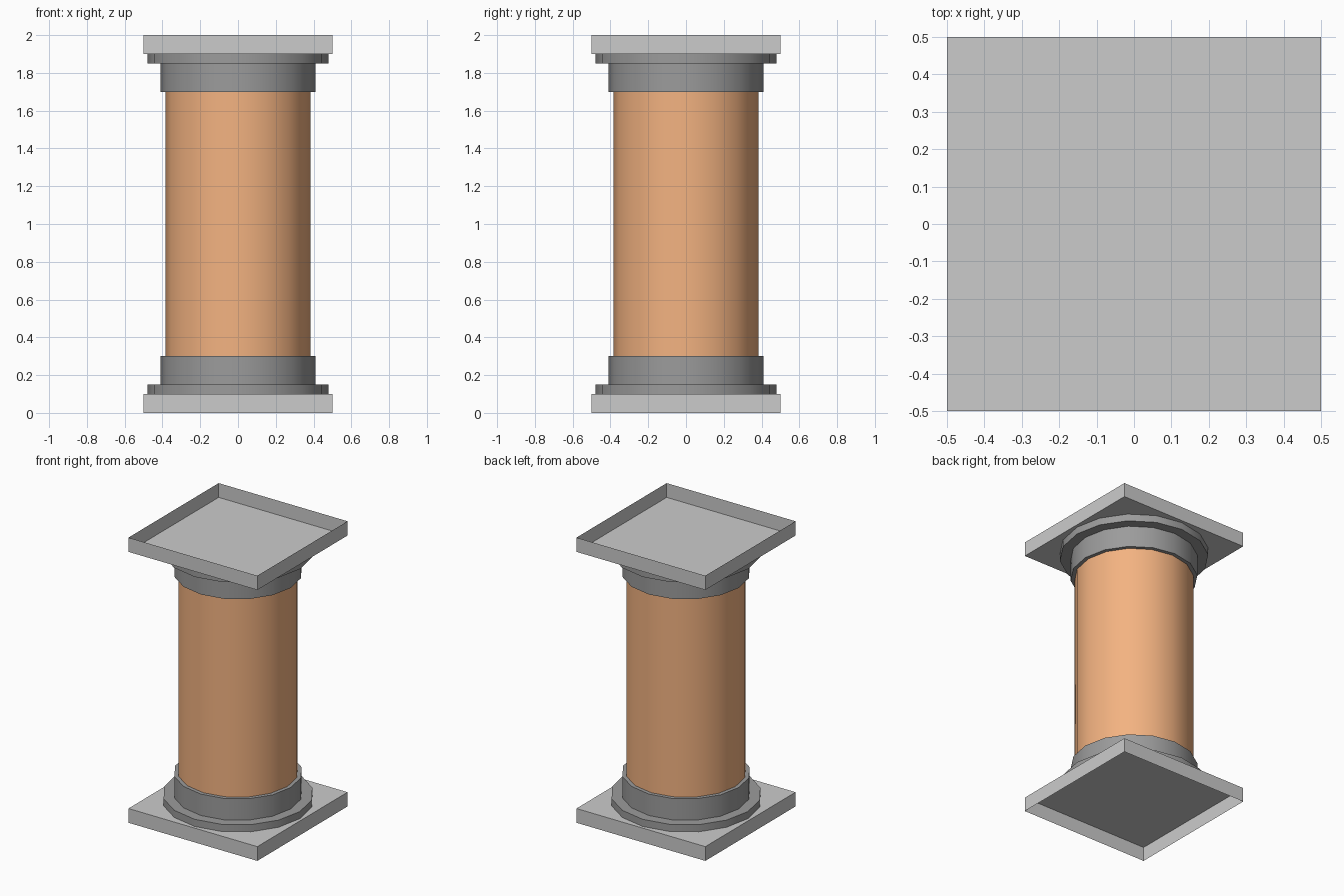
import bpy, bmesh, math

if "Cube" in bpy.data.objects:
    bpy.data.objects.remove(bpy.data.objects["Cube"])

SIDES = 16
HEIGHT = 2.0


def material(name, rgb):
    m = bpy.data.materials.new(name)
    m.diffuse_color = (*rgb, 1.0)
    m.use_nodes = True
    m.node_tree.nodes["Principled BSDF"].inputs["Base Color"].default_value = m.diffuse_color
    return m


def finish(name, bm, mat=None, smooth=False):
    mesh = bpy.data.meshes.new(name)
    bm.to_mesh(mesh)
    bm.free()
    ob = bpy.data.objects.new(name, mesh)
    bpy.context.collection.objects.link(ob)
    if mat:
        mesh.materials.append(mat)
    if smooth:
        bpy.ops.object.select_all(action='DESELECT')
        ob.select_set(True)
        bpy.context.view_layer.objects.active = ob
        bpy.ops.object.shade_smooth_by_angle(angle=math.radians(35))
    return ob


def flip_to_top(bm):
    # reflect a lower part to the upper end of the column
    for v in bm.verts:
        v.co.z = HEIGHT - v.co.z
    bmesh.ops.reverse_faces(bm, faces=bm.faces[:])


def lathe(profile):
    # profile of (radius, z), listed bottom to top, gives outward faces
    bm = bmesh.new()
    rings = []
    for r, z in profile:
        angles = [2 * math.pi * i / SIDES for i in range(SIDES)]
        rings.append([bm.verts.new((r * math.cos(a), r * math.sin(a), z)) for a in angles])
    for low, high in zip(rings, rings[1:]):
        for i in range(SIDES):
            j = (i + 1) % SIDES
            bm.faces.new((low[i], low[j], high[j], high[i]))
    return bm


def plate():
    # square slab, open on its outer (ground) side
    bm = bmesh.new()
    bmesh.ops.create_cube(bm, size=1.0)
    for v in bm.verts:
        v.co.z = (v.co.z + 0.5) * 0.1
    outer = [f for f in bm.faces if f.normal.z < -0.5]
    bmesh.ops.delete(bm, geom=outer, context='FACES_ONLY')
    return bm


dark = material("dark_grey", (0.33, 0.33, 0.33))
orange = material("orange", (0.90, 0.45, 0.22))

# Plates and stepped collars at both ends
COLLAR = [(0.48, 0.10), (0.48, 0.15), (0.41, 0.15), (0.41, 0.30), (0.384, 0.30)]
for end in ("bottom", "top"):
    slab, collar = plate(), lathe(COLLAR)
    if end == "top":
        flip_to_top(slab)
        flip_to_top(collar)
    finish(end + "_plate", slab)
    finish(end + "_collar", collar, dark, smooth=True)

# Shaft
finish("shaft", lathe([(0.384, 0.30), (0.384, 1.70)]), orange, smooth=True)
